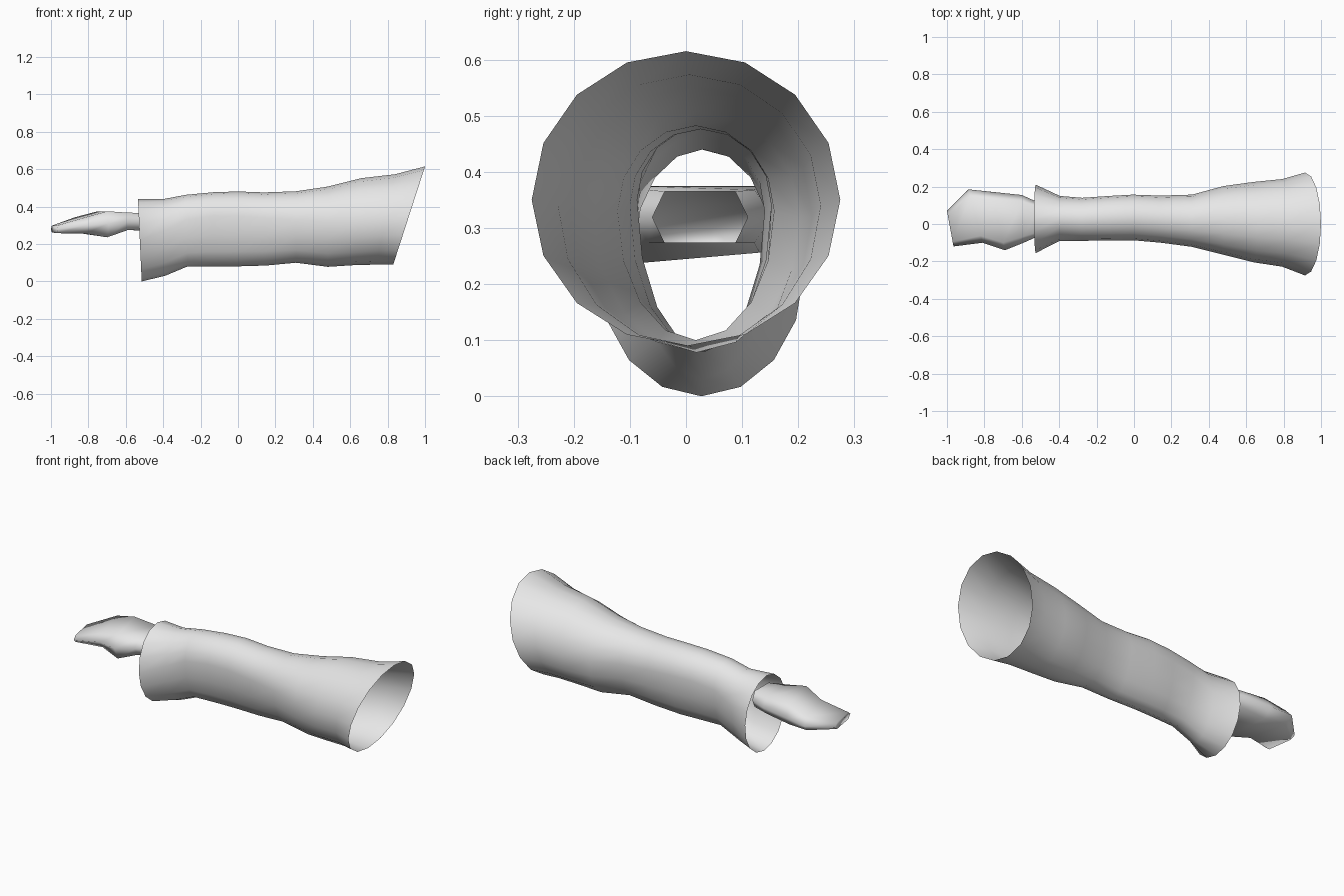
import bpy, bmesh, math

cube = bpy.data.objects.get("Cube")
if cube:
    bpy.data.objects.remove(cube, do_unlink=True)

grey = bpy.data.materials.new("light grey")
grey.use_nodes = True
grey.diffuse_color = (0.8, 0.8, 0.8, 1)
grey.node_tree.nodes["Principled BSDF"].inputs["Base Color"].default_value = (0.8, 0.8, 0.8, 1)


def loft(name, rings, cap_first=False):
    """Join equal-sized rings of points into an open smooth skin."""
    bm = bmesh.new()
    loops = [[bm.verts.new(p) for p in ring] for ring in rings]
    n = len(loops[0])
    for a, b in zip(loops, loops[1:]):
        for i in range(n):
            j = (i + 1) % n
            bm.faces.new((a[i], a[j], b[j], b[i]))
    if cap_first:
        bm.faces.new(loops[0][::-1])
    bmesh.ops.recalc_face_normals(bm, faces=bm.faces)
    # Make the side walls face away from the arm's axis
    bm.normal_update()
    mid = sum(v.co.y for v in loops[1]) / n
    side = max(bm.faces, key=lambda f: f.calc_center_median().y)
    if side.normal.y * (side.calc_center_median().y - mid) < 0:
        bmesh.ops.reverse_faces(bm, faces=bm.faces)
    mesh = bpy.data.meshes.new(name)
    bm.to_mesh(mesh)
    bm.free()
    mesh.materials.append(grey)
    for p in mesh.polygons:
        p.use_smooth = True
    obj = bpy.data.objects.new(name, mesh)
    bpy.context.collection.objects.link(obj)
    return obj


def egg_ring(x_top, x_bot, z_top, z_bot, z_wide, y_min, y_max, sides=16):
    """Slanted ring whose widest height can sit above or below its middle."""
    pts = []
    for i in range(sides):
        a = 2 * math.pi * i / sides
        c = math.cos(a)
        z = z_wide + c * ((z_top - z_wide) if c > 0 else (z_wide - z_bot))
        t = (z - z_bot) / (z_top - z_bot)
        y = (y_min + y_max) / 2 + math.sin(a) * (y_max - y_min) / 2
        pts.append((x_bot + t * (x_top - x_bot), y, z))
    return pts


# Sleeve: flared cuff at the wrist, wide slanted opening at the shoulder
sleeve = [
    (-0.535, -0.515, 0.44, 0.00, 0.22, -0.155, 0.21),
    (-0.40, -0.39, 0.44, 0.03, 0.27, -0.09, 0.15),
    (-0.28, -0.27, 0.463, 0.08, 0.33, -0.09, 0.14),
    (-0.13, -0.14, 0.477, 0.08, 0.35, -0.088, 0.15),
    (0.00, -0.02, 0.481, 0.08, 0.35, -0.087, 0.157),
    (0.14, 0.15, 0.476, 0.085, 0.34, -0.10, 0.152),
    (0.31, 0.31, 0.482, 0.10, 0.33, -0.122, 0.157),
    (0.48, 0.48, 0.507, 0.078, 0.32, -0.165, 0.203),
    (0.66, 0.62, 0.552, 0.087, 0.32, -0.205, 0.225),
    (0.84, 0.74, 0.573, 0.09, 0.34, -0.228, 0.24),
    (1.00, 0.83, 0.615, 0.09, 0.35, -0.275, 0.275),
]
loft("sleeve", [egg_ring(*s) for s in sleeve])


def hex_ring(x_a, y_a, x_b, y_b, z_top, z_low_a, z_low_b):
    """Flat six-sided ring from the thumb side (a) to the outer side (b)."""
    def at(t, z):
        return (x_a + t * (x_b - x_a), y_a + t * (y_b - y_a), z)
    z_mid = (z_top + (z_low_a + z_low_b) / 2) / 2
    return [at(0, z_mid), at(0.13, z_top), at(0.87, z_top),
            at(1, z_mid), at(0.87, z_low_b), at(0.13, z_low_a)]


# Mitten-like hand, from fingertips to the open wrist inside the cuff
hand = [
    (-0.965, -0.12, -1.00, 0.07, 0.298, 0.258, 0.262),
    (-0.81, -0.10, -0.885, 0.185, 0.342, 0.255, 0.262),
    (-0.69, -0.14, -0.76, 0.172, 0.375, 0.236, 0.256),
    (-0.59, -0.10, -0.60, 0.155, 0.368, 0.274, 0.274),
    (-0.50, -0.06, -0.50, 0.11, 0.365, 0.273, 0.273),
]
loft("hand", [hex_ring(*h) for h in hand], cap_first=True)
